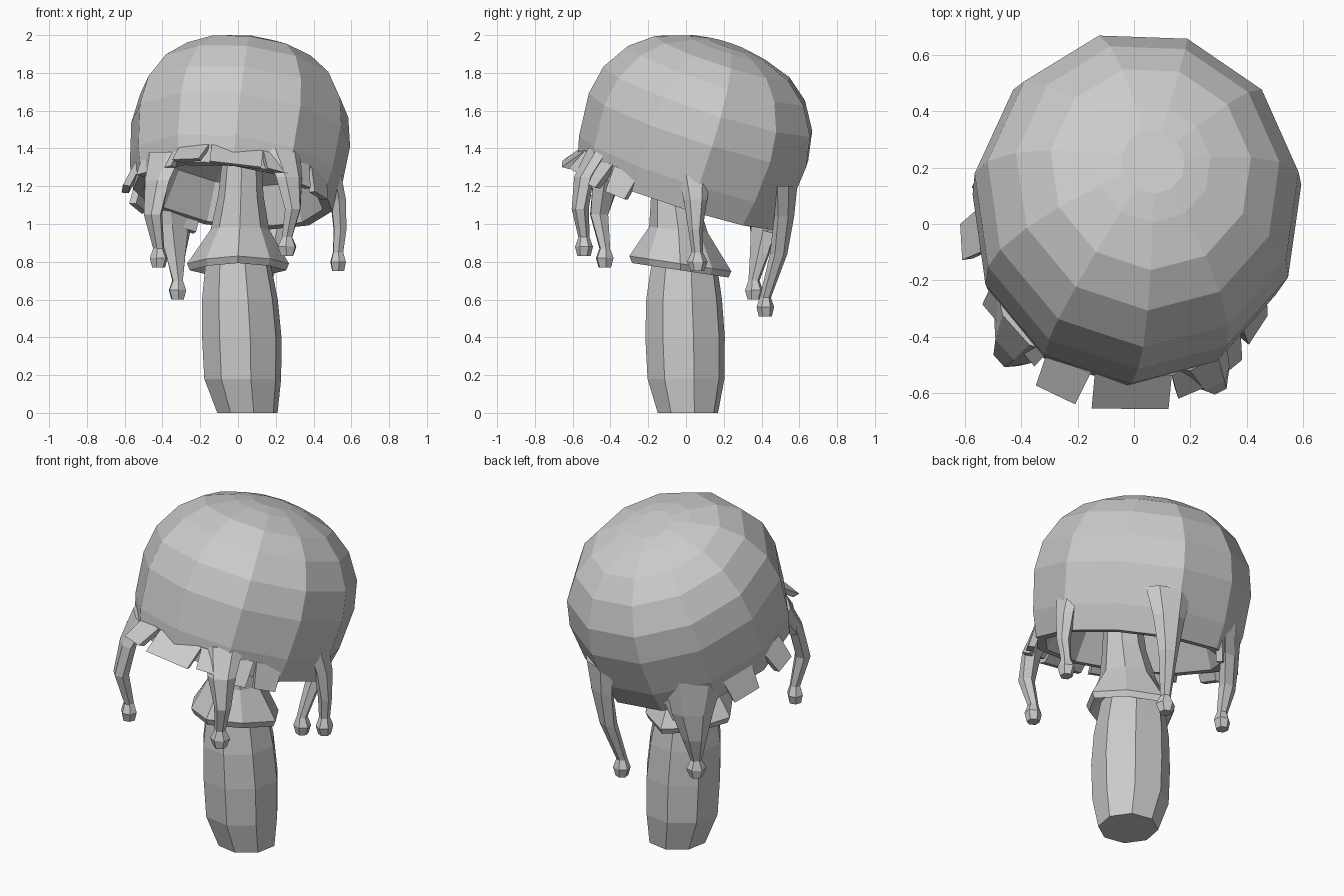
import bpy, bmesh, math
from math import sin, cos, radians, tau
from mathutils import Vector, Matrix

if "Cube" in bpy.data.objects:
    bpy.data.objects.remove(bpy.data.objects["Cube"])

grey = bpy.data.materials.new("plain_grey")
grey.use_nodes = True
grey.diffuse_color = (0.6, 0.6, 0.6, 1)
grey.node_tree.nodes["Principled BSDF"].inputs["Base Color"].default_value = grey.diffuse_color


def finish(name, bm):
    bmesh.ops.recalc_face_normals(bm, faces=bm.faces)
    mesh = bpy.data.meshes.new(name)
    bm.to_mesh(mesh)
    bm.free()
    mesh.materials.append(grey)
    obj = bpy.data.objects.new(name, mesh)
    bpy.context.collection.objects.link(obj)
    return obj


def add_loft(bm, rings):
    """Skin a stack of vertex rings and close both ends."""
    loops = [[bm.verts.new(p) for p in ring] for ring in rings]
    n = len(loops[0])
    for a, b in zip(loops, loops[1:]):
        for i in range(n):
            j = (i + 1) % n
            bm.faces.new((a[i], a[j], b[j], b[i]))
    bm.faces.new(loops[0])
    bm.faces.new(loops[-1])


def circle(x, y, z, r, n, turn=0.0, slope=0.0, wave=0.0):
    ring = []
    for i in range(n):
        a = radians(turn) + tau * i / n
        rr = r + wave * (-1) ** i
        ring.append(Vector((x + rr * cos(a), y + rr * sin(a), z - slope * rr * sin(a))))
    return ring


# Stem: swollen octagonal column
bm = bmesh.new()
add_loft(bm, [circle(x, y, z, r, 8, 12) for x, y, z, r in (
    (.05, .01, 0, .163), (.025, 0, .18, .208), (.02, -.005, .4, .215),
    (.01, -.01, .6, .205), (0, -.01, .8, .175), (0, -.01, .9, .12))])
finish("stem", bm)

# Neck with the flared ring skirt
bm = bmesh.new()
add_loft(bm, [circle(x, y, z, r, 8, -90, s, w) for x, y, z, r, s, w in (
    (0, -.01, .82, .15, .15, 0), (0, -.03, .755, .24, .15, .015), (0, -.03, .79, .255, .15, .015),
    (.01, -.04, .97, .155, .1, 0), (.015, -.065, 1.15, .12, 0, 0),
    (.02, -.07, 1.33, .105, 0, 0), (.02, -.03, 1.6, .1, 0, 0))])
finish("neck_and_skirt", bm)

# Cap: tilted dome of eleven sides with a recessed underside
SIDES = 11
TILT = (Matrix.Translation((-.15, -.37, .13)) @ Matrix.Rotation(radians(-18), 4, 'X')
        @ Matrix.Rotation(radians(6.5), 4, 'Y') @ Matrix.Diagonal((.95, 1, 1, 1)))


def cap_point(turn, r, h):
    """Point on the cap; turn counts sides from the front."""
    a = -tau / 4 + tau * turn / SIDES
    return TILT @ Vector((r * cos(a), r * sin(a), h))


outer = [(.12, 1.925), (.22, 1.905), (.38, 1.85), (.5, 1.755), (.59, 1.61), (.62, 1.45),
         (.6, 1.22), (.565, 1.08)]
inner = [(.51, 1.08), (.43, 1.28), (.12, 1.42)]
bm = bmesh.new()
add_loft(bm, [[cap_point(i, r, h) for i in range(SIDES)] for r, h in outer + inner])
finish("cap", bm)

# Fringe: torn flaps flaring out from the cap rim
bm = bmesh.new()
for start, end, flare, low in (
        (-1, -.45, .66, 1.06), (-.4, .5, .655, 1.05), (.5, 1, .63, 1.06),
        (1, 1.45, .62, 1.03), (1.5, 2, .6, 1.03), (6.1, 6.7, .58, 1.02),
        (7.2, 7.8, .6, 1.03), (8.1, 8.6, .62, 1.04), (9, 10, .6, 1.05)):
    rings = []
    for a, b, r, h in ((start, end, .57, 1.17), (start + .06, end - .06, flare, low)):
        rings.append([cap_point(a, r, h), cap_point(b, r, h),
                      cap_point(b, r - .04, h), cap_point(a, r - .04, h)])
    add_loft(bm, rings)
finish("cap_fringe", bm)


# Drips: tapering strands that end in a small bulb
def drip(name, width, points):
    pts = [Vector(p) for p in points]
    end = pts[-1]
    pts += [end - Vector((0, 0, .05)), end - Vector((0, 0, .1))]
    out = Vector((pts[0].x, pts[0].y, 0)).normalized()
    side = Vector((-out.y, out.x, 0))
    widths = [width, width * .7, width * .42, .03, .055, .035]
    rings = []
    for p, w in zip(pts, widths):
        t = min(w, .045)
        rings.append([p + side * w * cos(a) + out * t * sin(a)
                      for a in (tau * i / 6 for i in range(6))])
    bm = bmesh.new()
    add_loft(bm, rings)
    finish(name, bm)


drip("front_right_drip", .14, ((-.39, -.35, 1.38), (-.43, -.42, 1.23), (-.45, -.46, 1.05), (-.42, -.43, .87)))
drip("front_left_drip", .11, ((.23, -.46, 1.4), (.27, -.54, 1.25), (.29, -.56, 1.08), (.26, -.54, .93)))
drip("left_drip", .09, ((.5, .04, 1.28), (.53, .05, 1.13), (.54, .05, .97), (.53, .06, .85)))
drip("back_right_drip", .16, ((-.34, .41, 1.2), (-.33, .41, 1.0), (-.33, .39, .84), (-.32, .36, .7)))
drip("back_left_drip", .13, ((.2, .53, 1.2), (.19, .52, 1.04), (.17, .49, .84), (.13, .42, .61)))
